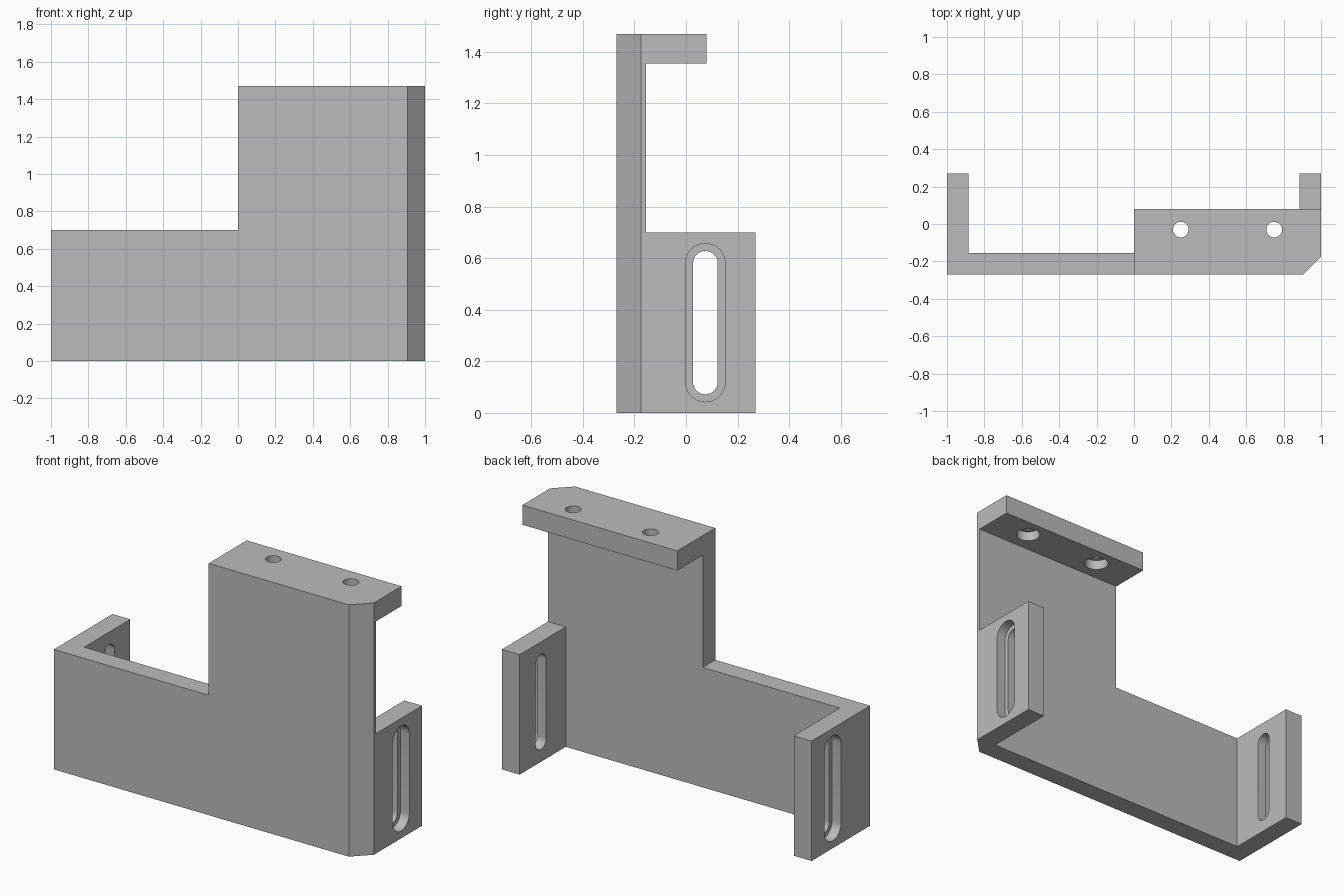
import bpy
import bmesh
from math import sin, cos, pi, radians
from mathutils import Vector

default = bpy.data.objects.get("Cube")
if default:
    bpy.data.objects.remove(default, do_unlink=True)

# Main dimensions
HALF_X, HALF_Y = 1.0, 0.27
HEIGHT, LOW = 1.47, 0.70
WALL = 0.115
CHAMFER = 0.095
SHELF_BACK = 0.08
PLATE_BACK = -HALF_Y + WALL
SHELF_UNDER = HEIGHT - WALL
OVER = 0.5

grey = bpy.data.materials.new("plain grey")
grey.use_nodes = True
grey.diffuse_color = (0.5, 0.5, 0.5, 1)
grey.node_tree.nodes["Principled BSDF"].inputs["Base Color"].default_value = (0.5, 0.5, 0.5, 1)


def prism(name, points, direction):
    """Closed solid: a flat outline swept along a direction."""
    bm = bmesh.new()
    face = bm.faces.new([bm.verts.new(p) for p in points])
    swept = bmesh.ops.extrude_face_region(bm, geom=[face])["geom"]
    verts = [g for g in swept if isinstance(g, bmesh.types.BMVert)]
    bmesh.ops.translate(bm, verts=verts, vec=Vector(direction))
    bmesh.ops.recalc_face_normals(bm, faces=bm.faces)
    mesh = bpy.data.meshes.new(name)
    bm.to_mesh(mesh)
    bm.free()
    mesh.materials.append(grey)
    obj = bpy.data.objects.new(name, mesh)
    bpy.context.collection.objects.link(obj)
    return obj


def box(name, x, y, z):
    outline = [(x[0], y[0], z[0]), (x[1], y[0], z[0]), (x[1], y[1], z[0]), (x[0], y[1], z[0])]
    return prism(name, outline, (0, 0, z[1] - z[0]))


def slot(name, x0, x1, radius, y=0.075, low=0.12, high=0.58, steps=20):
    """Upright round-ended slot running along x."""
    points = []
    for centre, start in ((high, 0), (low, pi)):
        for i in range(steps + 1):
            a = start + pi * i / steps
            points.append((x0, y + radius * cos(a), centre + radius * sin(a)))
    return prism(name, points, (x1 - x0, 0, 0))


def bore(name, x, z0, z1, radius, y=-0.03, steps=40):
    """Round hole running along z."""
    angles = [2 * pi * i / steps for i in range(steps)]
    points = [(x + radius * cos(a), y + radius * sin(a), z0) for a in angles]
    return prism(name, points, (0, 0, z1 - z0))


# Solid block with one chamfered front corner
bracket = prism("bracket", [
    (-HALF_X, -HALF_Y, 0), (HALF_X - CHAMFER, -HALF_Y, 0),
    (HALF_X, -HALF_Y + CHAMFER, 0), (HALF_X, HALF_Y, 0), (-HALF_X, HALF_Y, 0)],
    (0, 0, HEIGHT))

far = HALF_X + OVER
inner = HALF_X - WALL
cutters = [
    # Step in the plate, then the space behind it that leaves ears and shelf
    box("step_cutter", (-far, 0), (-OVER, OVER), (LOW, HEIGHT + OVER)),
    box("shelf_edge_cutter", (-far, far), (SHELF_BACK, OVER), (LOW, HEIGHT + OVER)),
    box("ear_gap_cutter", (-inner, inner), (PLATE_BACK, OVER), (-OVER, SHELF_UNDER)),
    box("shelf_gap_cutter", (-far, far), (PLATE_BACK, OVER), (LOW, SHELF_UNDER)),
]

# Recessed slots in both ears
for side in (-1, 1):
    cutters.append(slot("slot_cutter", side * (inner - 0.1), side * far, 0.048))
    cutters.append(slot("slot_recess_cutter", side * (HALF_X - 0.057), side * far, 0.077))

# Shelf holes, widened from below
for x in (0.25, 0.75):
    cutters.append(bore("hole_cutter", x, SHELF_UNDER - 0.1, HEIGHT + OVER, 0.042))
    cutters.append(bore("hole_recess_cutter", x, SHELF_UNDER - 0.1, SHELF_UNDER + 0.057, 0.066))

bpy.ops.object.select_all(action="DESELECT")
bpy.context.view_layer.objects.active = bracket
bracket.select_set(True)
for cutter in cutters:
    cut = bracket.modifiers.new(cutter.name, "BOOLEAN")
    cut.operation = "DIFFERENCE"
    cut.solver = "EXACT"
    cut.object = cutter
    bpy.ops.object.modifier_apply(modifier=cut.name)
    bpy.data.objects.remove(cutter, do_unlink=True)

bpy.ops.object.shade_smooth_by_angle(angle=radians(30))
